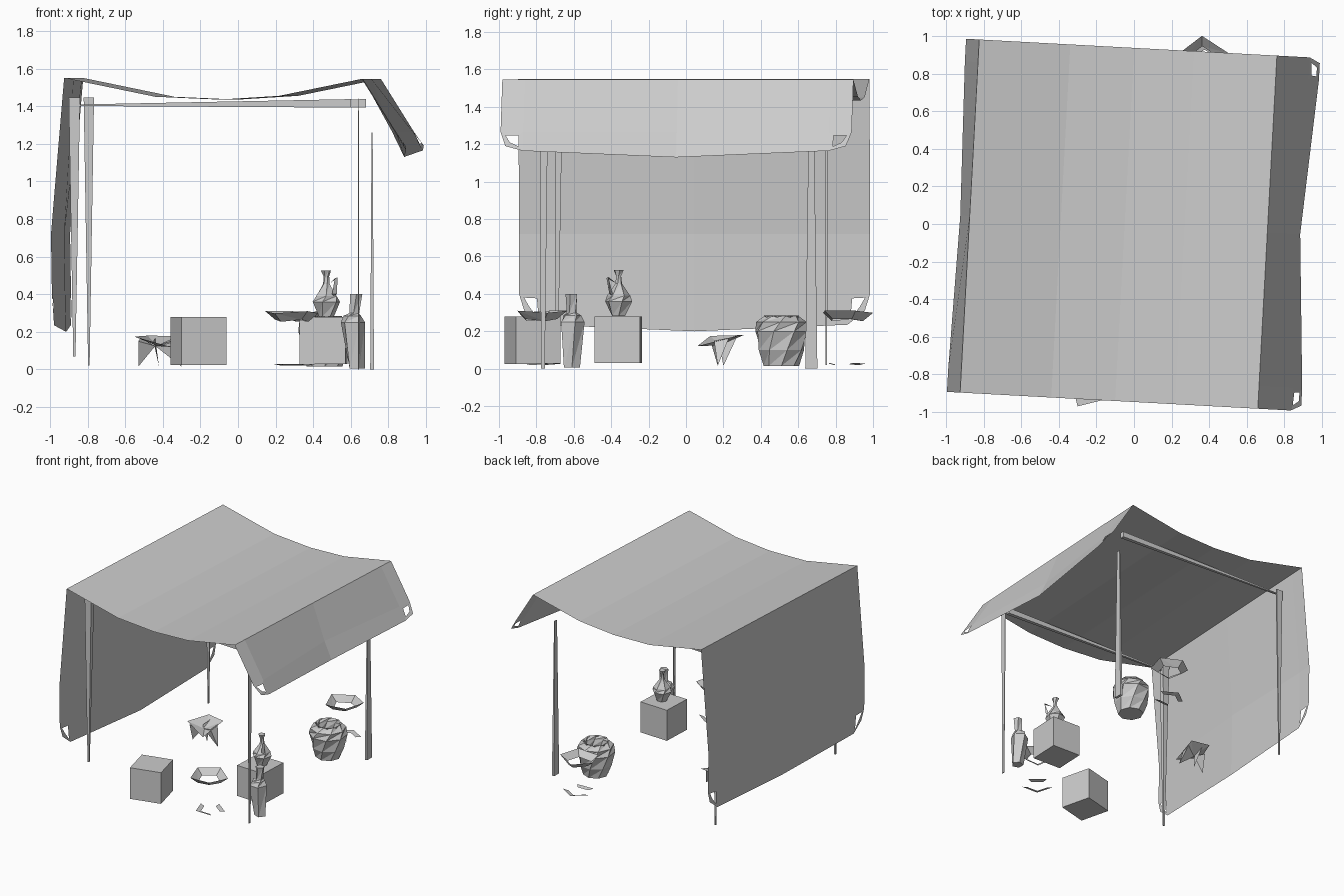
import bpy, bmesh, math
from math import sin, cos, pi, radians

if "Cube" in bpy.data.objects:
    bpy.data.objects.remove(bpy.data.objects["Cube"])

TILT = radians(-3.1)


def add(name, verts, faces, loc=(0, 0, 0), rot=0.0):
    me = bpy.data.meshes.new(name)
    me.from_pydata(verts, [], faces)
    bm = bmesh.new()
    bm.from_mesh(me)
    bmesh.ops.recalc_face_normals(bm, faces=bm.faces)
    bm.to_mesh(me)
    bm.free()
    ob = bpy.data.objects.new(name, me)
    ob.location = loc
    ob.rotation_euler.z = rot
    bpy.context.collection.objects.link(ob)
    return ob


BOX = [(0, 1, 2, 3), (7, 6, 5, 4), (0, 4, 5, 1), (1, 5, 6, 2), (2, 6, 7, 3), (3, 7, 4, 0)]
SQ = [(-.5, -.5), (.5, -.5), (.5, .5), (-.5, .5)]


def pole(name, x, y, z0, z1, low, high, top_shift=(0, 0)):
    """Tapered upright blade; low/high are (x, y) widths."""
    v = [(x + a * low[0], y + b * low[1], z0) for a, b in SQ]
    v += [(x + top_shift[0] + a * high[0], y + top_shift[1] + b * high[1], z1) for a, b in SQ]
    add(name, v, BOX)


def beam(name, x0, y0, x1, y1):
    """Horizontal pole, a wedge that thickens to the right."""
    v = [(x0, y0 + a * .015, 1.405 + b * .008) for a, b in SQ]
    v += [(x1, y1 + a * .03, 1.415 + b * .045) for a, b in SQ]
    add(name, v, BOX)


def crate(name, x, y, size, z0, z1, rot):
    v = [(a * size, b * size, z) for z in (z0, z1) for a, b in SQ]
    add(name, v, BOX, (x, y, 0), rot)


def vessel(name, loc, n, profile, rot=0.0):
    """Faceted turned form; profile of (radius, z, x shift)."""
    v = [(r * cos(2 * pi * i / n + k * .25) + s, r * sin(2 * pi * i / n + k * .25), z)
         for k, (r, z, s) in enumerate(profile) for i in range(n)]
    f = []
    for k in range(len(profile) - 1):
        for i in range(n):
            a, b, c, d = k*n+i, k*n+(i+1) % n, (k+1)*n+(i+1) % n, (k+1)*n+i
            f += [(a, b, c), (a, c, d)]
    f += [tuple(range(n)), tuple(range((len(profile)-1)*n, len(profile)*n))]
    return add(name, v, f, loc, rot)


def ring(name, loc, rx, ry, inner, lift, keep, rot=0.0):
    """Angular open ring whose inside edge drops below its rim."""
    n = 5
    v = []
    for k, s in enumerate((1, inner)):
        for i in range(n):
            t = 2 * pi * i / n
            z = lift * (1 - k) - lift * .25 * (i % 2)
            v.append((rx * s * cos(t), ry * s * sin(t), z))
    f = []
    for i in keep:
        j = (i + 1) % n
        f += [(i, j, n + j), (i, n + j, n + i)]
    add(name, v, f, loc, rot)


# Canopy: rows follow the cross-section (end x, middle x, end z, near z, middle z)
rows = [(-.935, -.915, .31, .235, .20), (-.94, -.92, .40, .40, .40),
        (-.945, -.925, .72, .72, .72), (-.875, -.875, 1.55, 1.55, 1.55),
        (-.39, -.39, 1.45, 1.45, 1.45), (-.05, -.05, 1.435, 1.435, 1.435),
        (.27, .27, 1.455, 1.455, 1.455), (.71, .71, 1.545, 1.545, 1.545),
        (.885, .82, 1.265, 1.265, 1.265), (.94, .885, 1.19, 1.165, 1.13)]
cols = [(-.94, 0), (-.82, 1), (0, 2), (.82, 1), (.94, 0)]
verts, faces = [], []
for k, (xe, xm, *zs) in enumerate(rows):
    for y, lvl in cols:
        x = xm if lvl == 2 else xe
        tuck = .97 if k in (0, 9) and lvl == 0 else 1
        verts.append((x, y * tuck, zs[lvl]))
for k in range(len(rows) - 1):
    if 3 <= k <= 6:
        faces.append((k*5, k*5+1, k*5+2, k*5+3, k*5+4, k*5+9, k*5+8, k*5+7, k*5+6, k*5+5))
    else:
        faces += [(k*5+i, k*5+i+1, k*5+i+6, k*5+i+5) for i in range(4)]
canopy = add("canopy", verts, faces, (0, -.005, 0), TILT)

# Eyelets in the four loose corners
bm = bmesh.new()
bm.from_mesh(canopy.data)
corners = [f for f in bm.faces
           if abs(f.calc_center_median().y) > .8 and f.calc_area() < .03
           and (f.calc_center_median().z < .4 or f.calc_center_median().x > .8)]
bmesh.ops.inset_individual(bm, faces=corners, thickness=.034)
bmesh.ops.delete(bm, geom=corners, context='FACES')
bm.to_mesh(canopy.data)
bm.free()

# Poles and beams
pole("front_left_pole", -.87, -.69, .07, 1.445, (.012, .012), (.06, .04), (0, .01))
pole("back_left_pole", -.793, .75, .02, 1.445, (.008, .01), (.055, .012))
pole("front_right_pole", .64, -.765, 0, 1.44, (.006, .02), (.004, .045), (0, .005))
pole("back_right_pole", .713, .67, 0, 1.26, (.02, .065), (.006, .03))
beam("front_beam", -.85, -.685, .60, -.76)
beam("back_beam", -.77, .75, .68, .67)

# Crates
crate("left_crate", -.21, -.82, .247, .025, .28, radians(14))
crate("right_crate", .455, -.362, .245, .03, .28, radians(-2.5))

# Jug on the right crate, with its handle
vessel("jug", (.47, -.36, 0), 6, [(.04, .282, 0), (.075, .36, 0), (.062, .39, 0),
       (.018, .455, 0), (.015, .495, 0), (.028, .527, -.003)])
add("jug_handle", [(.505, -.39, .39), (.525, -.405, .40), (.50, -.41, .40),
                   (.53, -.415, .49), (.515, -.425, .485), (.485, -.37, .455)],
    [(0, 1, 2), (1, 3, 4, 2), (3, 4, 5), (1, 3, 0), (0, 2, 4), (0, 4, 3)])

# Tall slender vase
vessel("tall_vase", (.61, -.61, 0), 5, [(.045, .005, .02), (.068, .25, 0),
       (.05, .285, 0), (.028, .30, .01), (.034, .40, .018)])

# Large pot with an open mouth
vessel("pot", (.46, .51, 0), 8, [(.095, .015, 0), (.125, .10, 0), (.145, .20, 0),
       (.135, .25, 0), (.095, .28, 0), (.10, .285, 0), (.085, .255, 0), (.08, .20, 0)])

# Saddle-topped stool with three spike legs
add("stool_seat", [(-.55, .13, .175), (-.48, .31, .18), (-.33, .28, .178),
                   (-.36, .06, .12), (-.43, .18, .125)],
    [(0, 1, 4), (1, 2, 4), (2, 3, 4), (3, 0, 4)])
for i, (fx, fy, tx, ty) in enumerate([(-.53, .17, -.52, .18), (-.30, .17, -.345, .2),
                                      (-.42, .2, -.44, .24)]):
    v = [(fx, fy, .015), (tx, ty + .03, .165), (tx - .01, ty - .05, .15), (-.44, .18, .125)]
    add(f"stool_leg_{i + 1}", v, [(0, 1, 2), (0, 2, 3), (0, 3, 1), (1, 3, 2)])

# Two low stands: raised rim above a broken foot ring
for label, x, y in (("front", .285, -.78), ("back", .365, .855)):
    turn = radians(20) if label == "back" else radians(160)
    ring(f"{label}_stand_rim", (x, y, .265), .15, .145, .62, .045, range(5), turn)
    ring(f"{label}_stand_foot", (x + .01, y, .022), .12, .11, .65, .008, (0, 1, 3), turn)
